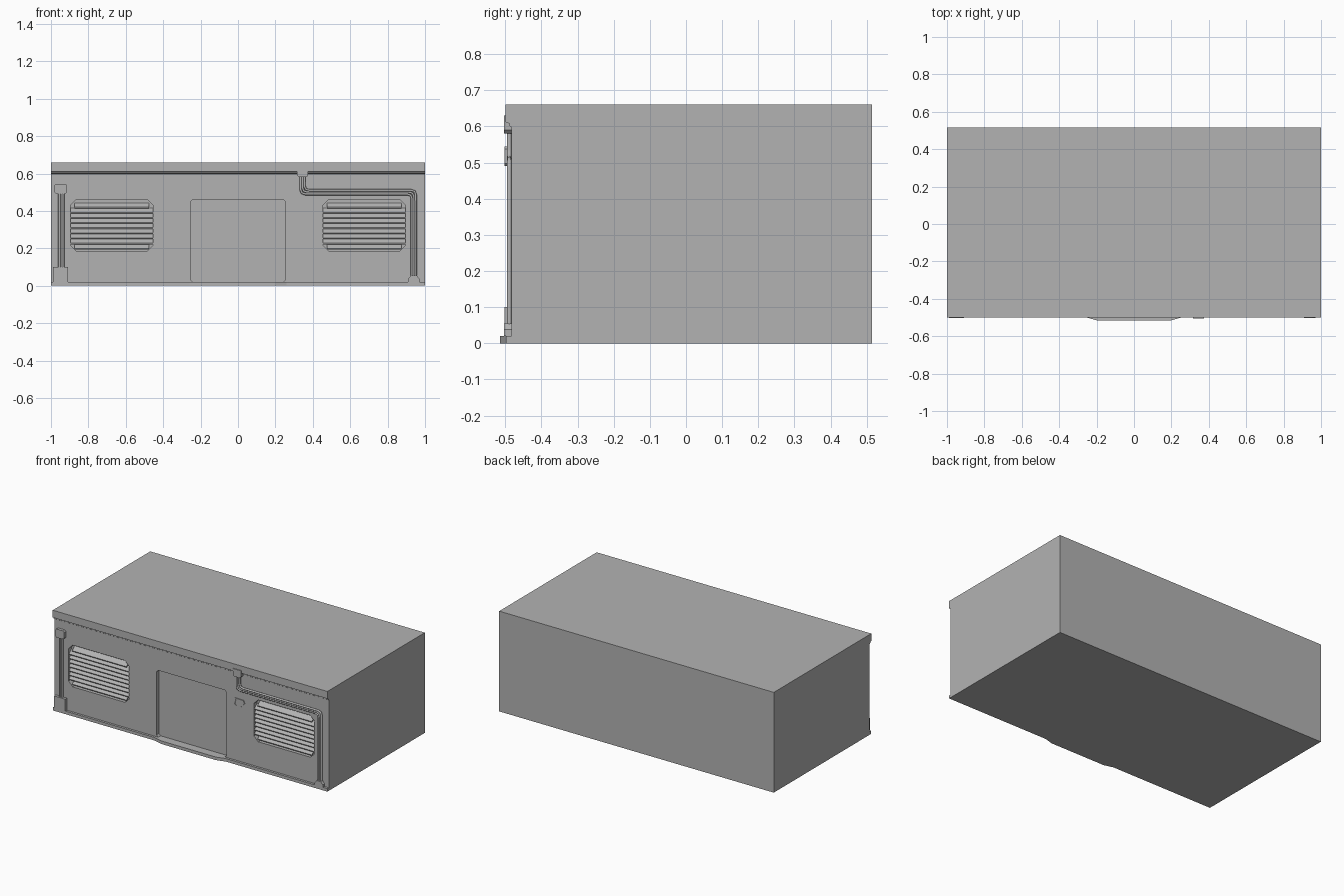
import bpy
from mathutils import Vector

old = bpy.data.objects.get("Cube")
if old:
    bpy.data.objects.remove(old, do_unlink=True)

grey = bpy.data.materials.new("plain_grey")
grey.use_nodes = True
COLOR = (0.45, 0.45, 0.45, 1)
grey.diffuse_color = COLOR
grey.node_tree.nodes["Principled BSDF"].inputs["Base Color"].default_value = COLOR

WALL = -0.483   # front wall plane
BACK = 0.515


def prism(name, outline, axis, lo, hi):
    """Extrude a 2D outline along x, y or z between lo and hi."""
    def place(p, d):
        return {"x": (d, p[0], p[1]), "y": (p[0], d, p[1]), "z": (p[0], p[1], d)}[axis]
    n = len(outline)
    verts = [place(p, lo) for p in outline] + [place(p, hi) for p in outline]
    faces = [tuple(range(n)), tuple(range(n, 2 * n))]
    faces += [(i, (i + 1) % n, n + (i + 1) % n, n + i) for i in range(n)]
    mesh = bpy.data.meshes.new(name)
    mesh.from_pydata(verts, [], faces)
    mesh.materials.append(grey)
    obj = bpy.data.objects.new(name, mesh)
    bpy.context.collection.objects.link(obj)
    fix_normals(mesh)
    return obj


def fix_normals(mesh):
    import bmesh
    bm = bmesh.new()
    bm.from_mesh(mesh)
    bmesh.ops.recalc_face_normals(bm, faces=bm.faces)
    bm.to_mesh(mesh)
    bm.free()


def rounded_rect(x0, x1, z0, z1, c):
    """Rectangle with chamfered corners."""
    return [(x0 + c, z0), (x1 - c, z0), (x1, z0 + c), (x1, z1 - c),
            (x1 - c, z1), (x0 + c, z1), (x0, z1 - c), (x0, z0 + c)]


def box(name, x0, x1, y0, y1, z0, z1):
    return prism(name, [(x0, z0), (x1, z0), (x1, z1), (x0, z1)], "y", y0, y1)


def cut(target, cutter):
    """Subtract the cutter from the target and discard the cutter."""
    mod = target.modifiers.new("recess", "BOOLEAN")
    mod.operation = "DIFFERENCE"
    mod.solver = "EXACT"
    mod.object = cutter
    bpy.context.view_layer.update()
    graph = bpy.context.evaluated_depsgraph_get()
    result = bpy.data.meshes.new_from_object(target.evaluated_get(graph))
    target.modifiers.clear()
    target.data = result
    bpy.data.objects.remove(cutter, do_unlink=True)


def pipe(name, points, radius):
    """Eight-sided pipe following straight runs with short rounded elbows."""
    pts = [Vector((x, WALL - 0.006, z)) for x, z in points]
    path = [pts[0]]
    for a, b, c in zip(pts, pts[1:], pts[2:]):
        start, end = b + (a - b).normalized() * 0.025, b + (c - b).normalized() * 0.025
        path += [start, (start + end) * 0.25 + b * 0.5, end]
    path.append(pts[-1])
    curve = bpy.data.curves.new(name, "CURVE")
    curve.dimensions = "3D"
    curve.bevel_depth = radius
    curve.bevel_resolution = 2
    spline = curve.splines.new("POLY")
    spline.points.add(len(path) - 1)
    for sp, p in zip(spline.points, path):
        sp.co = (*p, 1)
    curve.materials.append(grey)
    obj = bpy.data.objects.new(name, curve)
    bpy.context.collection.objects.link(obj)


# Main block with door and vent recesses
body = box("body", -1, 1, WALL, BACK, 0, 0.535)
cut(body, prism("door_cutter", rounded_rect(-0.255, 0.255, 0.02, 0.46, 0.012),
                "y", WALL - 0.05, WALL + 0.025))
for side, name in ((-1, "right"), (1, "left")):
    x0, x1 = sorted((side * 0.455, side * 0.895))
    cut(body, prism("vent_cutter", rounded_rect(x0, x1, 0.185, 0.46, 0.03),
                    "y", WALL - 0.05, WALL + 0.03))
    # Sloping slats inside the vent
    for i in range(9):
        z = 0.2 + i * 0.0275
        inset = 0.022 if i in (0, 8) else 0
        prism(f"{name}_vent_slat_{i + 1}",
              [(WALL + 0.004, z), (WALL + 0.03, z + 0.022),
               (WALL + 0.03, z + 0.014), (WALL + 0.006, z - 0.006)],
              "x", x0 + inset, x1 - inset)

# Roof block with an overhanging stepped front edge
prism("roof", [(WALL, 0.535), (WALL, 0.598), (WALL - 0.006, 0.602), (WALL - 0.006, 0.608),
               (-0.499, 0.612), (-0.499, 0.66), (BACK, 0.66), (BACK, 0.535)], "x", -1, 1)

# Doorstep widening in front of the door
prism("sill", [(-1, WALL), (-1, -0.498), (-0.26, -0.498), (-0.2, -0.515),
               (0.2, -0.515), (0.26, -0.498), (1, -0.498), (1, WALL)], "z", 0, 0.02)

# Pipes: outer pair and inner line on each run
for i, d in enumerate((-0.01, 0, 0.01)):
    pipe(f"left_pipe_{i + 1}", [(0.345 + d, 0.595), (0.345 + d, 0.5 + d),
                                (0.94 + d, 0.5 + d), (0.94 + d, 0.04)], 0.0065)
    pipe(f"right_pipe_{i + 1}", [(-0.945 + d, 0.53), (-0.945 + d, 0.07)], 0.0065)

# Pipe couplings and feet
prism("pipe_top_coupling", [(0.325, 0.58), (0.365, 0.58), (0.375, 0.59),
                            (0.375, 0.63), (0.315, 0.63), (0.315, 0.59)], "y", -0.504, WALL)
prism("left_pipe_foot", [(0.91, 0.02), (0.97, 0.02), (0.97, 0.038), (0.955, 0.055),
                         (0.925, 0.055), (0.91, 0.038)], "y", -0.503, WALL)
prism("right_pipe_coupling", rounded_rect(-0.98, -0.915, 0.49, 0.545, 0.008), "y", -0.502, WALL)
box("right_pipe_foot", -0.988, -0.908, -0.502, WALL, 0.02, 0.1)

# Small irregular wall fitting beside the door
fitting = prism("wall_fitting", [(0.31, 0.39), (0.325, 0.375), (0.365, 0.385), (0.39, 0.41),
                                 (0.38, 0.43), (0.32, 0.432)], "y", WALL - 0.006, WALL)
cut(fitting, prism("fitting_cutter", [(0.318, 0.394), (0.329, 0.383), (0.36, 0.392),
                                      (0.38, 0.411), (0.374, 0.423), (0.326, 0.424)],
                   "y", WALL - 0.02, WALL - 0.002))
